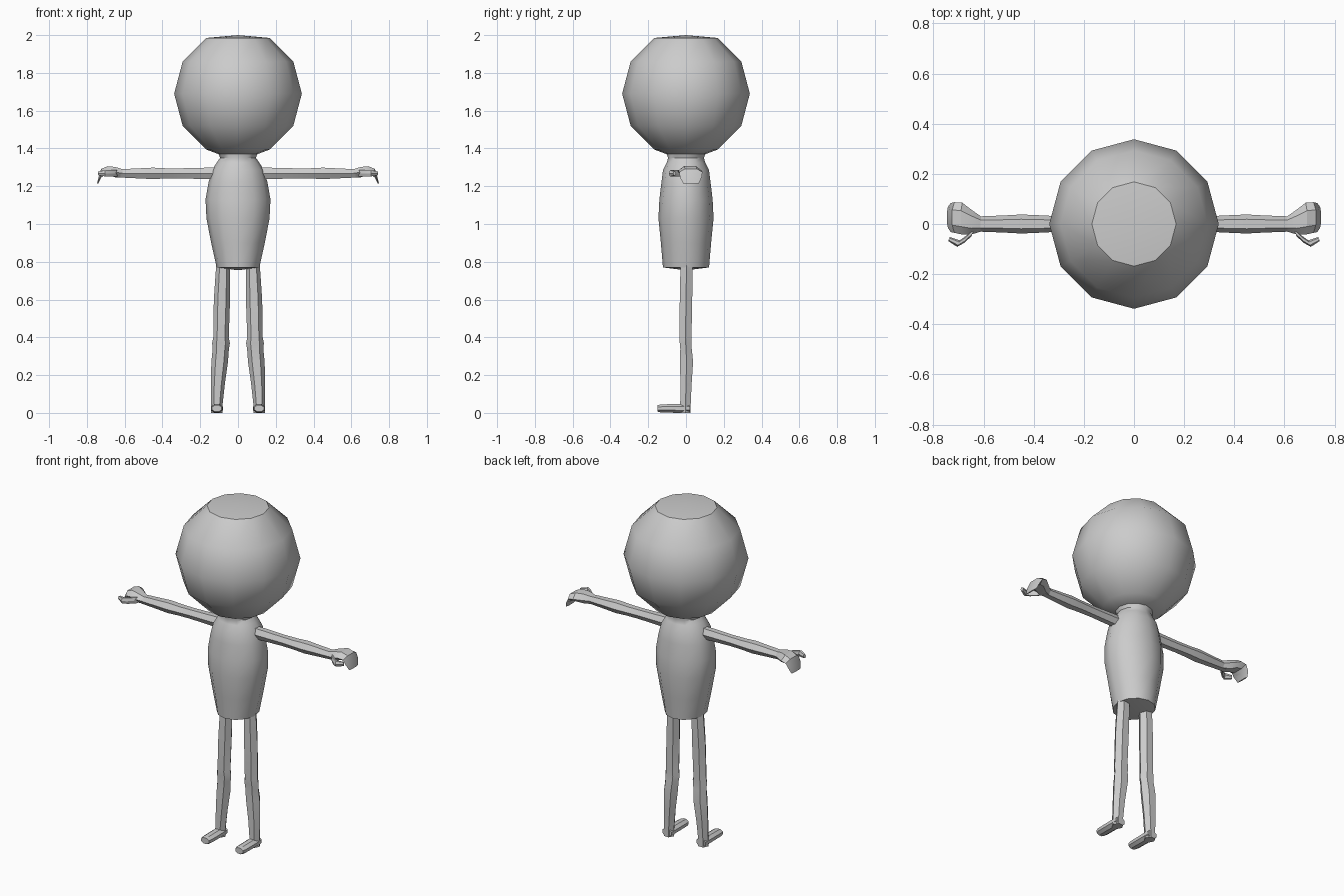
import bpy, bmesh, math
from mathutils import Vector

if "Cube" in bpy.data.objects:
    bpy.data.objects.remove(bpy.data.objects["Cube"])


def loft(name, rings, sides, mirror=False, smooth=35, phase=0.0):
    """Skin elliptical rings, each given as (centre, axis u, axis v)."""
    bm = bmesh.new()
    loops = []
    for c, u, v in rings:
        c, u, v = Vector(c), Vector(u), Vector(v)
        loops.append([bm.verts.new(c + u * math.cos(a) + v * math.sin(a))
                      for a in (phase + 2 * math.pi * i / sides for i in range(sides))])
    for a, b in zip(loops, loops[1:]):
        for i in range(sides):
            j = (i + 1) % sides
            bm.faces.new((a[i], a[j], b[j], b[i]))
    bm.faces.new(loops[0])
    bm.faces.new(loops[-1])
    bmesh.ops.remove_doubles(bm, verts=bm.verts, dist=1e-4)
    bmesh.ops.recalc_face_normals(bm, faces=bm.faces)
    me = bpy.data.meshes.new(name)
    bm.to_mesh(me)
    bm.free()
    ob = bpy.data.objects.new(name, me)
    bpy.context.collection.objects.link(ob)
    if mirror:
        ob.modifiers.new("mirror", 'MIRROR').use_mirror_merge = False
    bpy.ops.object.select_all(action='DESELECT')
    ob.select_set(True)
    bpy.context.view_layer.objects.active = ob
    bpy.ops.object.shade_smooth_by_angle(angle=math.radians(smooth))
    return ob


def upright(z, rx, ry, x=0, y=0):
    return (x, y, z), (rx, 0, 0), (0, ry, 0)


def span_x(x, ry, rz, y=0, z=1.268):
    return (x, y, z), (0, ry, 0), (0, 0, rz)


# Head: faceted ball with a nearly flat crown
head = [(1.365, .09), (1.395, .17), (1.52, .293), (1.69, .338),
        (1.86, .293), (1.985, .168), (2.0, 0)]
loft("head", [upright(z, r, r) for z, r in head], 12)

# Neck and torso
torso = [(.755, 0, 0), (.77, .113, .122), (.9, .142, .133), (1.03, .167, .146),
         (1.13, .172, .141), (1.22, .156, .13), (1.285, .138, .122),
         (1.325, .113, .102), (1.35, .095, .095), (1.39, .11, .11)]
loft("torso", [upright(*t) for t in torso], 12, smooth=40)

# Arms
arm = [(.10, .032, .036), (.16, .032, .035), (.3, .031, .031), (.38, .035, .031),
       (.45, .038, .035), (.52, .034, .031), (.63, .03, .025)]
loft("arm", [span_x(*a) for a in arm], 6, True)

# Palm and curled fingers: (top x, top z, bottom x, bottom z, y min, y max)
hand = [(.61, 1.29, .61, 1.247, -.03, .03), (.65, 1.302, .65, 1.247, -.042, .058),
        (.69, 1.306, .68, 1.257, -.042, .085), (.725, 1.292, .708, 1.258, -.035, .087),
        (.738, 1.25, .725, 1.245, -.032, .083), (.746, 1.215, .739, 1.215, -.015, .068)]
loft("hand", [(((a + c) / 2, (e + f) / 2, (b + d) / 2), (0, (f - e) / 2, 0),
               ((a - c) / 1.73, 0, (b - d) / 1.73)) for a, b, c, d, e, f in hand],
     6, True, 25)

# Thumb
thumb = [(.64, -.028, .022, .02), (.672, -.06, .016, .02), (.70, -.078, .013, .019),
         (.738, -.06, .008, .012)]
loft("thumb", [((x, y, 1.268), (-r * .4, r, 0), (0, 0, h)) for x, y, r, h in thumb],
     6, True, 25)

# Legs: (z, half width, half depth, x, y)
leg = [(.79, .037, .037, .078, .003), (.6, .043, .038, .085, .0),
       (.40, .041, .037, .09, -.003), (.37, .047, .036, .09, -.002),
       (.34, .043, .035, .091, .0), (.27, .044, .04, .097, .003),
       (.15, .037, .034, .107, .0), (.04, .031, .032, .113, -.003),
       (0, .031, .032, .113, -.003)]
loft("leg", [upright(*s) for s in leg], 6, True, 25)

# Feet
foot = [(.02, .03, .026), (-.03, .032, .027), (-.13, .031, .025), (-.15, .025, .02)]
loft("foot", [((.112, y, .0235), (w / .924, 0, 0), (0, 0, h * .94)) for y, w, h in foot],
     8, True, 25, math.pi / 8)
